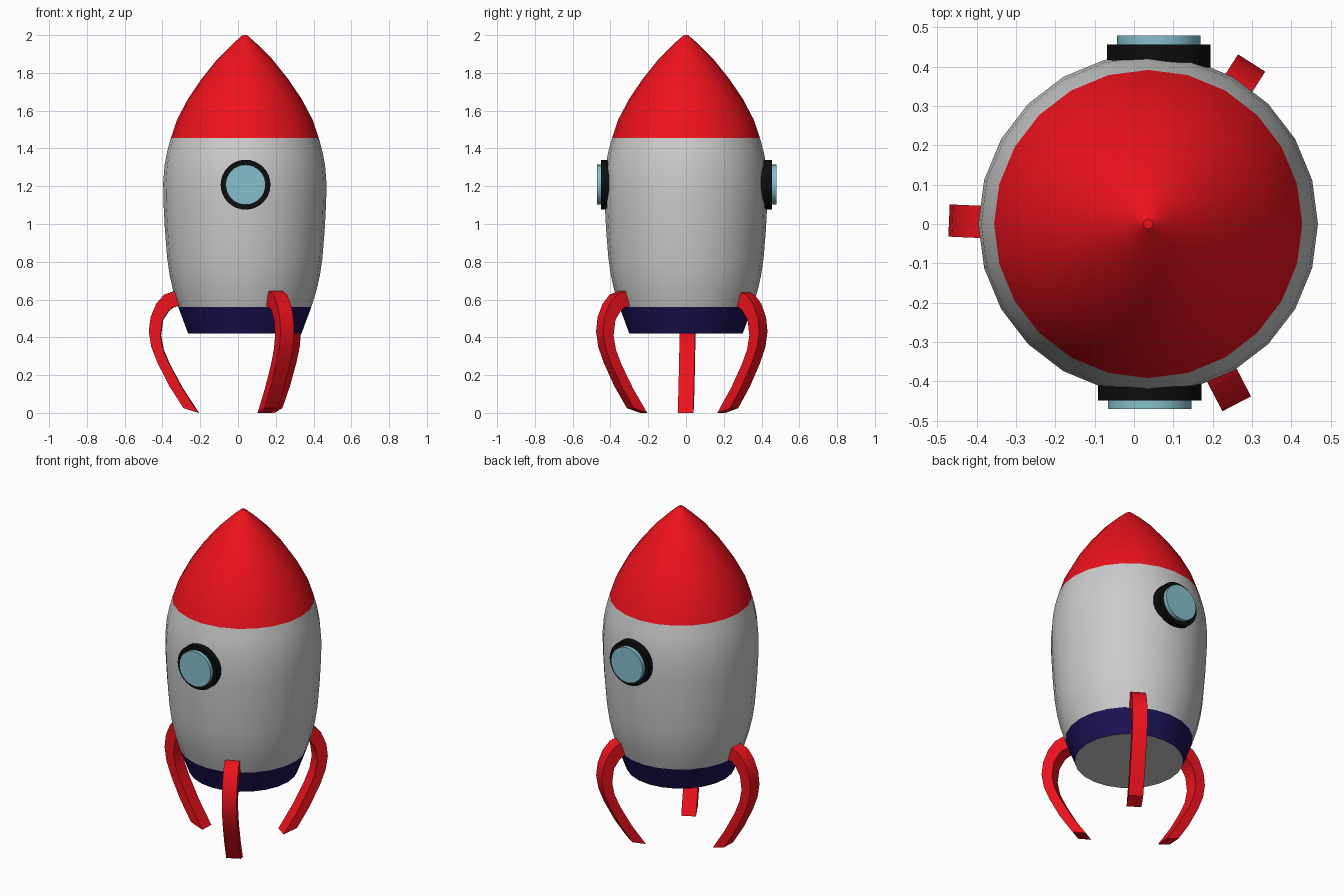
import bpy, bmesh, math
from mathutils import Matrix, Vector

if "Cube" in bpy.data.objects:
    bpy.data.objects.remove(bpy.data.objects["Cube"])

CX = 0.036          # hull axis
SIDES = 24


def material(name, rgb):
    m = bpy.data.materials.new(name)
    m.diffuse_color = (*rgb, 1)
    m.use_nodes = True
    m.node_tree.nodes["Principled BSDF"].inputs["Base Color"].default_value = m.diffuse_color
    return m


RED = material("red", (0.85, 0.006, 0.012))
NAVY = material("navy", (0.012, 0.006, 0.09))
BLACK = material("black", (0.004, 0.004, 0.004))
GLASS = material("glass", (0.24, 0.53, 0.62))


def finish(name, bm, mat=None, angle=35):
    bmesh.ops.recalc_face_normals(bm, faces=bm.faces)
    mesh = bpy.data.meshes.new(name)
    bm.to_mesh(mesh)
    bm.free()
    ob = bpy.data.objects.new(name, mesh)
    bpy.context.collection.objects.link(ob)
    if mat:
        mesh.materials.append(mat)
    bpy.ops.object.select_all(action='DESELECT')
    ob.select_set(True)
    bpy.context.view_layer.objects.active = ob
    bpy.ops.object.shade_smooth_by_angle(angle=math.radians(angle))
    return ob


def lathe(name, profile, mat=None, cap_top=False):
    """Revolve (radius, z) points around the hull axis."""
    bm = bmesh.new()
    rings = []
    for r, z in profile:
        rings.append([bm.verts.new((CX + r * math.cos(a), r * math.sin(a), z))
                      for a in (2 * math.pi * i / SIDES for i in range(SIDES))])
    for a, b in zip(rings, rings[1:]):
        for i in range(SIDES):
            j = (i + 1) % SIDES
            bm.faces.new((a[i], a[j], b[j], b[i]))
    if cap_top:
        bm.faces.new(rings[-1])
    return finish(name, bm, mat)


# Rocket shell: base band, hull, nose
lathe("base_band", [(0.30, 0.42), (0.352, 0.56)], NAVY)
lathe("hull", [(0.352, 0.56), (0.38, 0.65), (0.398, 0.73), (0.411, 0.82), (0.423, 0.97),
               (0.431, 1.12), (0.432, 1.22), (0.425, 1.31), (0.412, 1.38), (0.392, 1.454)])
lathe("nose", [(0.392, 1.454), (0.36, 1.55), (0.302, 1.66), (0.23, 1.767),
               (0.145, 1.873), (0.065, 1.953), (0.012, 2.0)], RED, cap_top=True)

# Flat underside of the base
bm = bmesh.new()
bmesh.ops.create_circle(bm, cap_ends=True, segments=SIDES, radius=0.30,
                        matrix=Matrix.Translation((CX, 0, 0.42)))
finish("base_floor", bm)


# Portholes, front and back
def disc(name, x, y0, y1, r, mat):
    bm = bmesh.new()
    m = Matrix.Translation((x, (y0 + y1) / 2, 1.208)) @ Matrix.Rotation(math.pi / 2, 4, 'X')
    bmesh.ops.create_cone(bm, cap_ends=True, segments=32, radius1=r, radius2=r,
                          depth=abs(y1 - y0), matrix=m)
    finish(name, bm, mat)


for side, s, x, rim_y, glass_y in (("front", -1, 0.04, 0.449, 0.471),
                                   ("back", 1, 0.063, 0.456, 0.48)):
    disc(side + "_window_rim", x, s * 0.385, s * rim_y, 0.132, BLACK)
    disc(side + "_window_glass", x, s * 0.40, s * glass_y, 0.106, GLASS)

# Curved legs: (outer r, outer z, inner r, inner z) from foot to hull
LEG = [(0.317, 0.025, 0.238, 0.0), (0.391, 0.14, 0.323, 0.13), (0.455, 0.265, 0.391, 0.255),
       (0.488, 0.35, 0.425, 0.335), (0.501, 0.43, 0.439, 0.41), (0.492, 0.506, 0.428, 0.492),
       (0.462, 0.578, 0.395, 0.542), (0.42, 0.626, 0.37, 0.56), (0.37, 0.644, 0.344, 0.565),
       (0.335, 0.64, 0.32, 0.565)]
HALF = 0.041
for n, deg in enumerate((177.5, 57.5, -62.5)):
    bm = bmesh.new()
    rings = [[bm.verts.new(p) for p in ((ro, -HALF, zo), (ro, HALF, zo),
                                        (ri, HALF, zi), (ri, -HALF, zi))]
             for ro, zo, ri, zi in LEG]
    for a, b in zip(rings, rings[1:]):
        for i in range(4):
            j = (i + 1) % 4
            bm.faces.new((a[i], a[j], b[j], b[i]))
    bm.faces.new(rings[0])
    bm.faces.new(rings[-1])
    bm.transform(Matrix.Translation((0.03, -0.013, 0)) @ Matrix.Rotation(math.radians(deg), 4, 'Z'))
    finish(("left_leg", "back_right_leg", "front_right_leg")[n], bm, RED)
